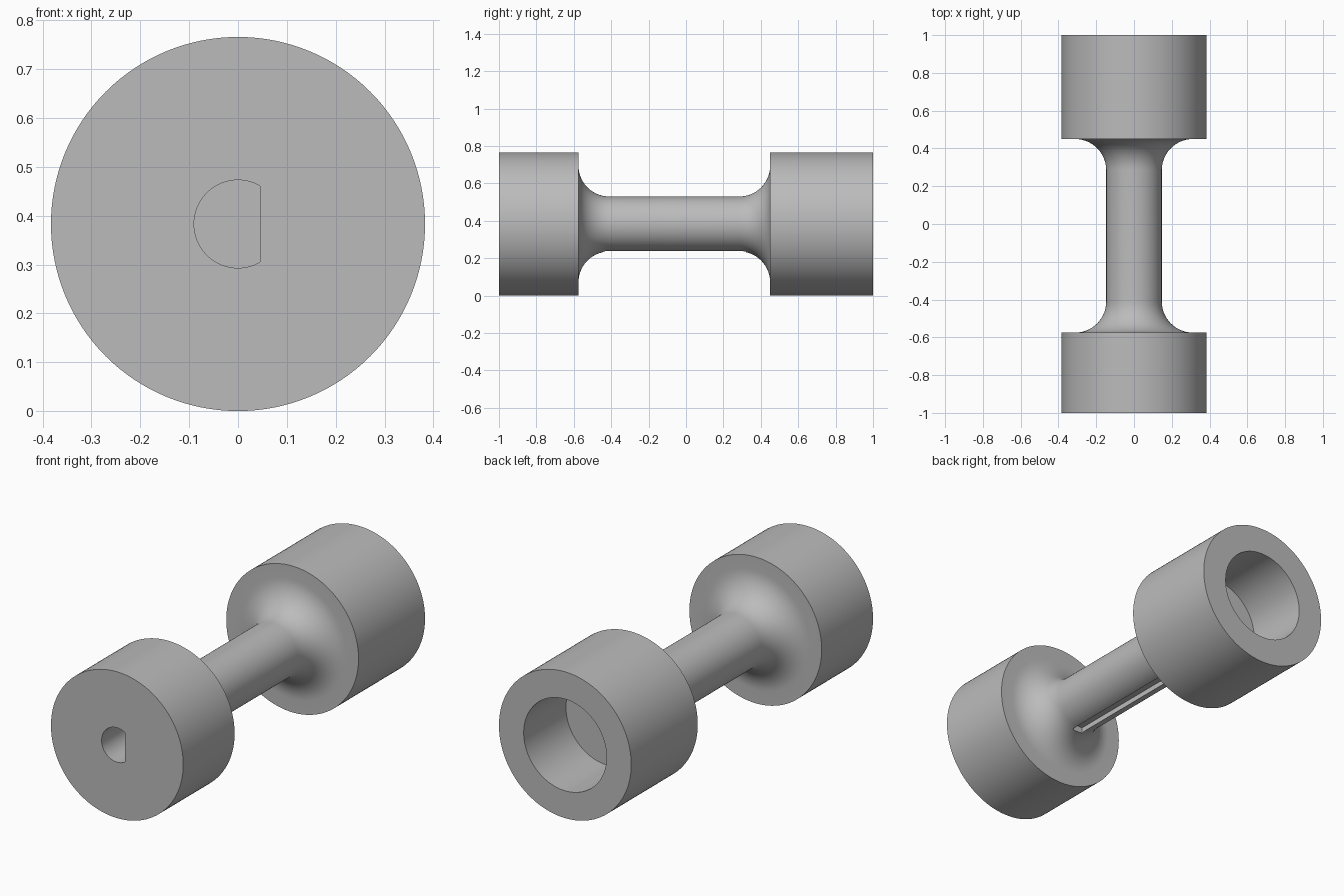
import bpy, bmesh, math
from mathutils import Matrix, Vector

cube = bpy.data.objects.get("Cube")
if cube:
    bpy.data.objects.remove(cube, do_unlink=True)

R, SHAFT, BORE, FILLET = 0.383, 0.147, 0.24, 0.165
FRONT_IN, REAR_IN, BORE_FLOOR = -0.575, 0.45, 0.65

grey = bpy.data.materials.new("plain grey")
grey.use_nodes = True
colour = (0.5, 0.5, 0.5, 1)
grey.diffuse_color = colour
grey.node_tree.nodes["Principled BSDF"].inputs["Base Color"].default_value = colour


def finish(name, bm):
    bmesh.ops.recalc_face_normals(bm, faces=bm.faces)
    mesh = bpy.data.meshes.new(name)
    bm.to_mesh(mesh)
    bm.free()
    mesh.materials.append(grey)
    obj = bpy.data.objects.new(name, mesh)
    bpy.context.collection.objects.link(obj)
    return obj


def prism(name, outline, y0, y1):
    """Extrude an x/z outline along y."""
    bm = bmesh.new()
    face = bm.faces.new([bm.verts.new((x, y0, z)) for x, z in outline])
    new = bmesh.ops.extrude_face_region(bm, geom=[face])["geom"]
    bmesh.ops.translate(bm, vec=(0, y1 - y0, 0),
                        verts=[v for v in new if isinstance(v, bmesh.types.BMVert)])
    obj = finish(name, bm)
    obj.hide_render = True
    obj.hide_viewport = True
    return obj


def fillet(y, sign, steps=14):
    """Concave quarter arc from the shaft up to a drum face, as (r, y)."""
    arc = []
    for i in range(steps + 1):
        a = math.pi / 2 * i / steps
        arc.append((SHAFT + FILLET * (1 - math.cos(a)),
                    y + sign * FILLET * (1 - math.sin(a))))
    return arc


# Turned body: two drums, filleted shaft and rear socket in one profile
profile = [(0, -1), (R, -1), (R, FRONT_IN)]
profile += fillet(FRONT_IN, 1)[::-1] + fillet(REAR_IN, -1)
profile += [(R, REAR_IN), (R, 1), (BORE, 1), (BORE, BORE_FLOOR), (0, BORE_FLOOR)]
bm = bmesh.new()
verts = [bm.verts.new((r, y, R)) for r, y in profile]
edges = [bm.edges.new(pair) for pair in zip(verts, verts[1:])]
bmesh.ops.spin(bm, geom=verts + edges, cent=(0, 0, R), axis=(0, 1, 0),
               angle=math.tau, steps=128, use_duplicate=False)
bmesh.ops.remove_doubles(bm, verts=bm.verts, dist=0.0001)
body = finish("double_ended_coupler", bm)

# D-shaped blind hole in the front drum
hole_r, flat_x = 0.09, 0.045
start = math.acos(flat_x / hole_r)
d_outline = []
for i in range(49):
    a = start + (math.tau - 2 * start) * i / 48
    d_outline.append((hole_r * math.cos(a), R + hole_r * math.sin(a)))
d_hole = prism("d_hole_cutter", d_outline, -1.1, -0.6)

# Narrow groove along the underside of the shaft
low, high, w = R - SHAFT - 0.05, R - SHAFT + 0.03, 0.03
groove = prism("groove_cutter", [(-w, low), (w, low), (w, high), (-w, high)], -0.44, 0.32)

for cutter in (d_hole, groove):
    mod = body.modifiers.new(cutter.name, "BOOLEAN")
    mod.operation = "DIFFERENCE"
    mod.solver = "EXACT"
    mod.object = cutter

# Apply the cuts, then smooth the round surfaces
bpy.context.view_layer.update()
cut = bpy.data.meshes.new_from_object(
    body.evaluated_get(bpy.context.evaluated_depsgraph_get()))
body.modifiers.clear()
body.data = cut
for cutter in (d_hole, groove):
    bpy.data.objects.remove(cutter, do_unlink=True)
bpy.ops.object.select_all(action="DESELECT")
body.select_set(True)
bpy.context.view_layer.objects.active = body
bpy.ops.object.shade_smooth_by_angle(angle=math.radians(30))
